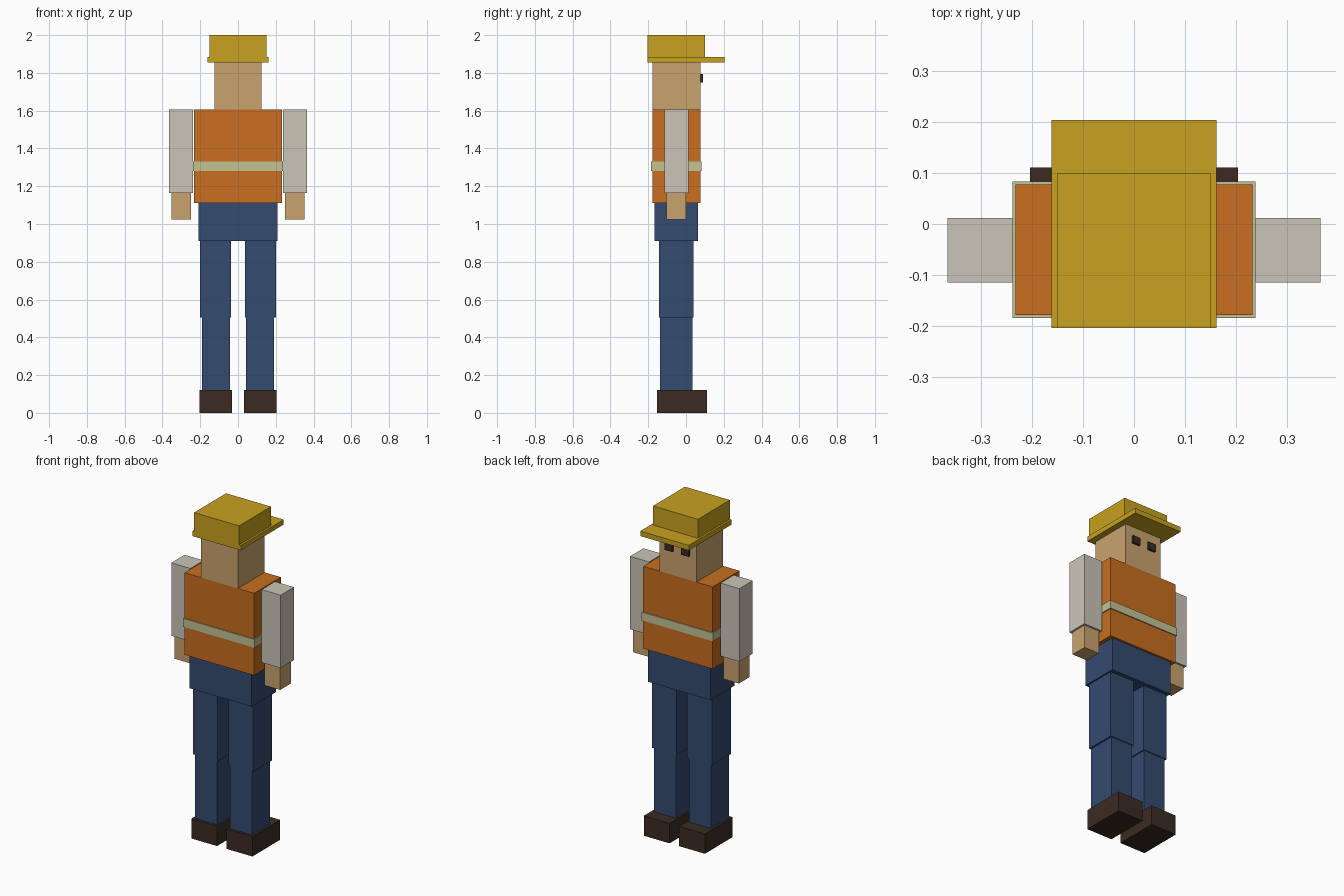
import bpy
import bmesh

cube = bpy.data.objects.get("Cube")
if cube:
    bpy.data.objects.remove(cube, do_unlink=True)


def material(name, rgb):
    mat = bpy.data.materials.new(name)
    mat.use_nodes = True
    mat.diffuse_color = (*rgb, 1)
    mat.node_tree.nodes["Principled BSDF"].inputs["Base Color"].default_value = (*rgb, 1)
    return mat


yellow = material("helmet yellow", (0.58, 0.36, 0.014))
orange = material("vest orange", (0.58, 0.156, 0.014))
stripe = material("reflective stripe", (0.546, 0.539, 0.292))
skin = material("skin", (0.59, 0.37, 0.156))
sleeve = material("sleeve grey", (0.597, 0.558, 0.479))
denim = material("denim blue", (0.034, 0.069, 0.162))
brown = material("dark brown", (0.045, 0.024, 0.016))


def box(name, x, y, z, mat):
    """Box from (low, high) ranges on each axis."""
    bm = bmesh.new()
    bmesh.ops.create_cube(bm, size=1)
    for v in bm.verts:
        v.co = [r[1] if c > 0 else r[0] for c, r in zip(v.co, (x, y, z))]
    mesh = bpy.data.meshes.new(name)
    bm.to_mesh(mesh)
    bm.free()
    mesh.materials.append(mat)
    obj = bpy.data.objects.new(name, mesh)
    bpy.context.collection.objects.link(obj)


def centred(name, half_width, y, z, mat):
    box(name, (-half_width, half_width), y, z, mat)


def pair(name, x, y, z, mat):
    box("left_" + name, x, y, z, mat)
    box("right_" + name, (-x[1], -x[0]), y, z, mat)


# Hard hat with a peak over the face
centred("hat_crown", 0.15, (-0.204, 0.1), (1.885, 2.0), yellow)
centred("hat_brim", 0.162, (-0.204, 0.204), (1.855, 1.885), yellow)

# Head and eyes
centred("head", 0.124, (-0.178, 0.077), (1.605, 1.855), skin)
pair("eye", (0.03, 0.08), (0.07, 0.09), (1.75, 1.795), brown)

# Vest with a reflective band around it
centred("vest", 0.232, (-0.178, 0.077), (1.11, 1.605), orange)
centred("vest_band", 0.238, (-0.184, 0.083), (1.28, 1.33), stripe)

# Arms
pair("sleeve", (0.238, 0.365), (-0.115, 0.012), (1.165, 1.605), sleeve)
pair("hand", (0.25, 0.353), (-0.102, 0.0), (1.025, 1.165), skin)

# Hips, legs and shoes
centred("hips", 0.208, (-0.166, 0.064), (0.91, 1.11), denim)
pair("thigh", (0.036, 0.2), (-0.143, 0.04), (0.505, 0.91), denim)
pair("shin", (0.043, 0.19), (-0.138, 0.035), (0.12, 0.505), denim)
pair("shoe", (0.032, 0.204), (-0.154, 0.111), (0.0, 0.12), brown)
